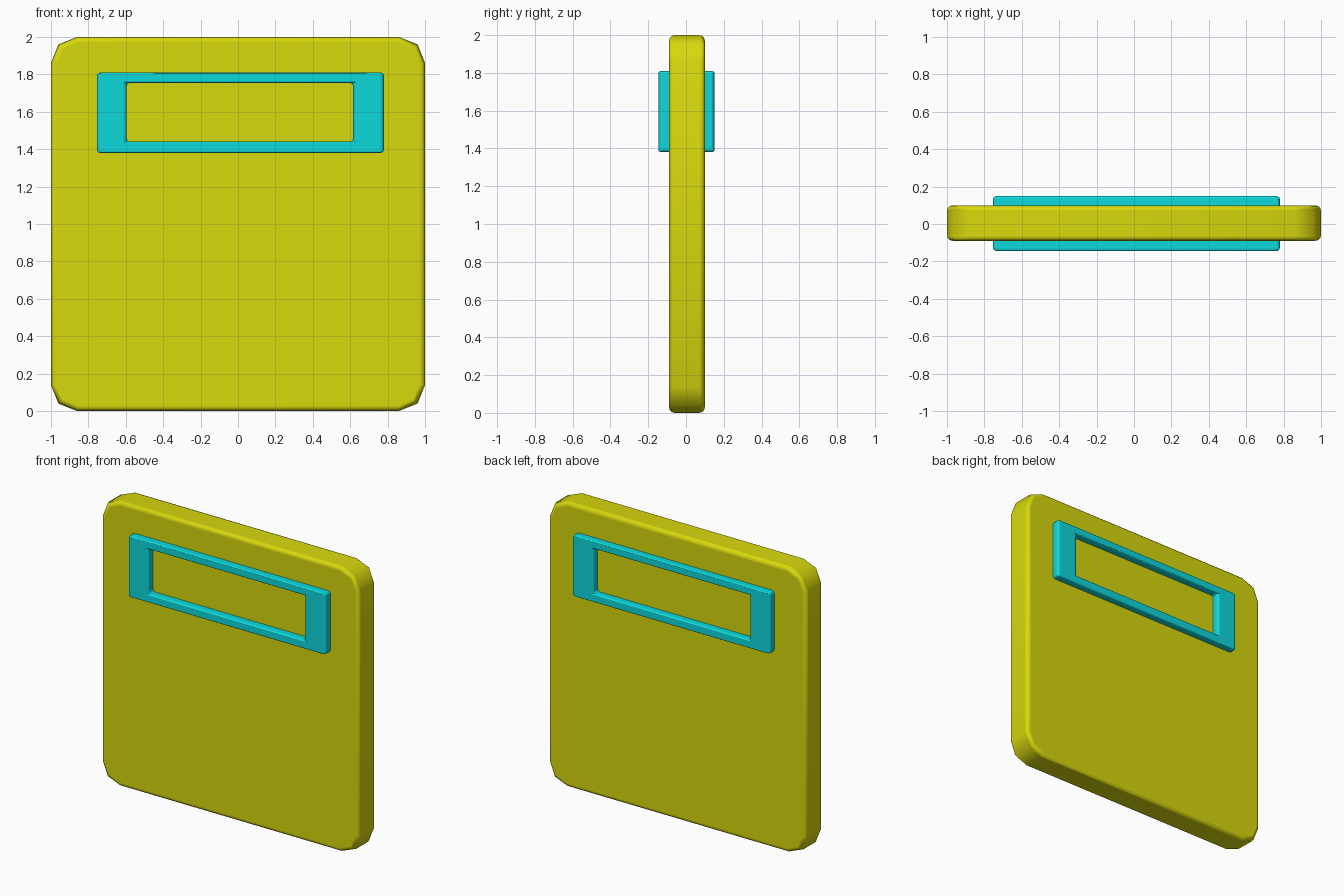
import bpy
import bmesh

cube = bpy.data.objects.get("Cube")
if cube:
    bpy.data.objects.remove(cube, do_unlink=True)


def material(name, color):
    mat = bpy.data.materials.new(name)
    mat.use_nodes = True
    mat.diffuse_color = color
    mat.node_tree.nodes["Principled BSDF"].inputs["Base Color"].default_value = color
    return mat


def finish(name, bm, mat, bevel, angle):
    """Make an object with rounded edges and smooth shading."""
    bmesh.ops.recalc_face_normals(bm, faces=bm.faces)
    mesh = bpy.data.meshes.new(name)
    bm.to_mesh(mesh)
    bm.free()
    obj = bpy.data.objects.new(name, mesh)
    bpy.context.collection.objects.link(obj)
    mesh.materials.append(mat)
    mod = obj.modifiers.new("rounded_edges", "BEVEL")
    mod.width = bevel
    mod.segments = 3
    mod.limit_method = "ANGLE"
    mod.angle_limit = angle
    mod.harden_normals = True
    for poly in mesh.polygons:
        poly.use_smooth = True
    return obj


def extrude_back(bm, faces, depth):
    geom = bmesh.ops.extrude_face_region(bm, geom=faces)["geom"]
    verts = [g for g in geom if isinstance(g, bmesh.types.BMVert)]
    bmesh.ops.translate(bm, verts=verts, vec=(0, depth, 0))


yellow = material("yellow", (0.69, 0.69, 0.004, 1))
cyan = material("cyan", (0.004, 0.69, 0.72, 1))

# Slab: a square plate with faceted, rounded corners
front, back = -0.09, 0.10
corner = [(1.0, 0.86), (0.96, 0.96), (0.86, 1.0)]
outline = []
for sx, sz in ((1, 1), (-1, 1), (-1, -1), (1, -1)):
    points = corner if sx * sz > 0 else corner[::-1]
    outline += [(sx * x, sz * z) for x, z in points]
bm = bmesh.new()
face = bm.faces.new([bm.verts.new((x, front, z + 1)) for x, z in outline])
extrude_back(bm, [face], back - front)
finish("slab", bm, yellow, 0.03, 0.9)


# Frame: a rectangular ring that passes through the slab
def rectangle(bm, x0, x1, z0, z1, y):
    return [bm.verts.new((x, y, z))
            for x, z in ((x0, z0), (x1, z0), (x1, z1), (x0, z1))]


frame_front, frame_back = -0.145, 0.15
bm = bmesh.new()
outer = rectangle(bm, -0.755, 0.78, 1.38, 1.81, frame_front)
inner = rectangle(bm, -0.595, 0.615, 1.44, 1.755, frame_front)
ring = []
for i in range(4):
    j = (i + 1) % 4
    ring.append(bm.faces.new((outer[i], outer[j], inner[j], inner[i])))
extrude_back(bm, ring, frame_back - frame_front)
finish("window_frame", bm, cyan, 0.018, 0.9)
